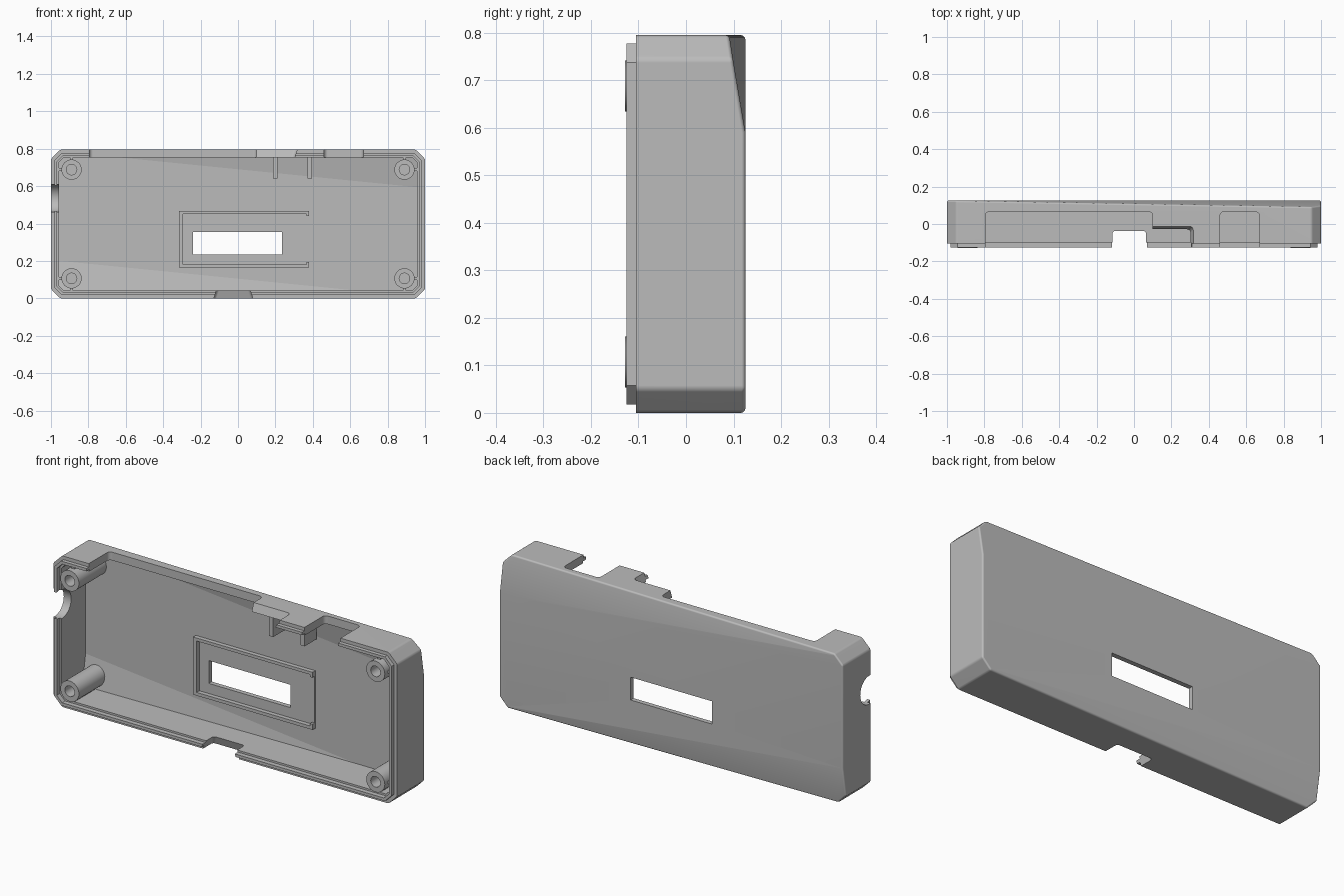
import bpy, bmesh, math
from mathutils import Matrix, Vector

if "Cube" in bpy.data.objects:
    bpy.data.objects.remove(bpy.data.objects["Cube"], do_unlink=True)

H = 0.795          # case height
CHAMFER = 0.05     # corner chamfer
SLOPE = 0.17       # steepness of the two sloped back panels
BACK = 0.125       # back plane
WALL = 0.043

grey = bpy.data.materials.new("plain grey plastic")
grey.use_nodes = True
grey.diffuse_color = (0.5, 0.5, 0.5, 1)
grey.node_tree.nodes["Principled BSDF"].inputs["Base Color"].default_value = (0.5, 0.5, 0.5, 1)


def finish(bm, name):
    bmesh.ops.recalc_face_normals(bm, faces=bm.faces[:])
    mesh = bpy.data.meshes.new(name)
    bm.to_mesh(mesh)
    bm.free()
    mesh.materials.append(grey)
    obj = bpy.data.objects.new(name, mesh)
    bpy.context.collection.objects.link(obj)
    return obj


def tray(name, inset, y0, y1, sloped=False, fillet=0):
    """Chamfered rectangle extruded in y, optionally with the sloped back panels."""
    w, lo, hi = 1 - inset, inset, H - inset
    c = CHAMFER - 0.586 * inset
    outline = [(-w + c, lo), (w - c, lo), (w, lo + c), (w, hi - c),
               (w - c, hi), (-w + c, hi), (-w, hi - c), (-w, lo + c)]
    bm = bmesh.new()
    face = bm.faces.new([bm.verts.new((x, y0, z)) for x, z in outline])
    ext = bmesh.ops.extrude_face_region(bm, geom=[face])
    bmesh.ops.translate(bm, vec=(0, y1 - y0, 0),
                        verts=[v for v in ext["geom"] if isinstance(v, bmesh.types.BMVert)])
    if sloped:
        for s in (1, -1):
            crease = Vector((0, y1, H / 2 + s * (0.69 - H / 2)))
            cut = bmesh.ops.bisect_plane(
                bm, geom=bm.verts[:] + bm.edges[:] + bm.faces[:], plane_co=crease,
                plane_no=(s * 0.1 * SLOPE, 1, s * SLOPE), clear_outer=True)
            bmesh.ops.holes_fill(bm, edges=[e for e in bm.edges if e.is_boundary])
    bmesh.ops.recalc_face_normals(bm, faces=bm.faces[:])
    if fillet:
        soft = [e for e in bm.edges if e.calc_face_angle(0) > 0.4
                and max(v.co.y for v in e.verts) > y0 + 0.01]
        bmesh.ops.bevel(bm, geom=soft, offset=fillet, segments=4, profile=0.5,
                        affect='EDGES', clamp_overlap=True)
    return finish(bm, name)


def box(name, x, y, z, radius=0, flare=0, flare_top=True):
    """Box; its back upright edges may be rounded and one z end flared."""
    bm = bmesh.new()
    size = Vector((x[1] - x[0], y[1] - y[0], z[1] - z[0]))
    mid = Vector((sum(x), sum(y), sum(z))) / 2
    bmesh.ops.create_cube(bm, size=1, matrix=Matrix.Translation(mid) @ Matrix.Diagonal(size.to_4d()))
    if radius:
        edges = [e for e in bm.edges if abs(e.verts[0].co.z - e.verts[1].co.z) > 0.001
                 and e.verts[0].co.y > mid.y]
        bmesh.ops.bevel(bm, geom=edges, offset=radius, segments=5, profile=0.5, affect='EDGES')
    if flare:
        for v in bm.verts:
            if (v.co.z > mid.z) == flare_top:
                v.co.x += math.copysign(flare, v.co.x - mid.x)
                v.co.y += flare if v.co.y > mid.y else 0
    return finish(bm, name)


def cylinder(name, centre, radius, length, axis):
    bm = bmesh.new()
    turn = Matrix.Rotation(math.pi / 2, 4, axis)
    bmesh.ops.create_cone(bm, cap_ends=True, segments=32, radius1=radius, radius2=radius,
                          depth=length, matrix=Matrix.Translation(centre) @ turn)
    return finish(bm, name)


def combine(target, tool, operation='DIFFERENCE'):
    """Apply a boolean at once and remove the tool object."""
    mod = target.modifiers.new("cut", 'BOOLEAN')
    mod.operation, mod.object, mod.solver = operation, tool, 'EXACT'
    bpy.context.view_layer.update()
    deps = bpy.context.evaluated_depsgraph_get()
    mesh = bpy.data.meshes.new_from_object(target.evaluated_get(deps))
    target.modifiers.clear()
    target.data = mesh
    bpy.data.objects.remove(tool, do_unlink=True)


def smooth(obj, angle=30):
    mesh = obj.data
    mesh.polygons.foreach_set("use_smooth", [True] * len(mesh.polygons))
    mesh.set_sharp_from_angle(angle=math.radians(angle))
    # keep creases between large panels crisp
    bm = bmesh.new()
    bm.from_mesh(mesh)
    for e in bm.edges:
        if len(e.link_faces) == 2 and min(f.calc_area() for f in e.link_faces) > 0.04:
            e.smooth = False
    bm.to_mesh(mesh)
    bm.free()
    obj.modifiers.new("weighted normals", 'WEIGHTED_NORMAL').keep_sharp = True


# Shell with its raised rim, hollowed out
shell = tray("case_shell", 0, -0.105, BACK, sloped=True, fillet=0.008)
combine(shell, tray("rim", 0.018, -0.125, 0), 'UNION')
combine(shell, tray("cavity", WALL, -0.2, BACK - 0.025, sloped=True))
combine(shell, tray("rim_step", 0.033, -0.2, -0.1))

# Openings in the top wall
top = (0.74, 0.81)
combine(shell, box("long_slot", (-0.795, 0.1), (-0.3, 0.065), top, radius=0.02))
combine(shell, box("short_slot", (0.46, 0.67), (-0.3, 0.065), top, radius=0.02))
combine(shell, box("shallow_slot", (0.05, 0.298), (-0.3, -0.032), top, radius=0.02, flare=0.024))

# Bottom notch, round side notch and display window
combine(shell, box("bottom_notch", (-0.113, 0.063), (-0.3, -0.04), (-0.01, 0.05),
                   radius=0.015, flare=0.02, flare_top=False))
combine(shell, cylinder("side_notch", (-1, -0.095, 0.535), 0.075, 0.2, 'Y'))
combine(shell, box("window", (-0.24, 0.235), (0, 0.2), (0.235, 0.355)))
smooth(shell)

# Screw posts with small webs to the walls
for sx in (-1, 1):
    for top_row in (False, True):
        side = ("left" if sx > 0 else "right") + ("_top" if top_row else "_bottom")
        x, z = sx * 0.89, 0.688 if top_row else H - 0.688
        sz = 1 if top_row else -1
        end = 0.097 if sx == sz else 0.108
        post = cylinder("screw_post_" + side, (x, (end - 0.128) / 2, z), 0.054, end + 0.128, 'X')
        combine(post, cylinder("bore", (x, -0.08, z), 0.028, 0.22, 'X'))
        smooth(post)
        box("web_z_" + side, (x - 0.008, x + 0.008), (-0.1, 0.08),
            sorted((z + sz * 0.05, z + sz * 0.068)))
        box("web_x_" + side, sorted((x + sx * 0.05, x + sx * 0.07)), (-0.1, 0.08),
            (z - 0.008, z + 0.008))

# Display frame: three full rails and a low one with corner stubs
floor = (0.077, 0.11)
frame = box("display_frame", (-0.315, 0.38), floor, (0.165, 0.468))
combine(frame, box("frame_opening", (-0.295, 0.365), (0, 0.2), (0.182, 0.452)))
combine(frame, box("frame_gap", (0.35, 0.4), (0, 0.095), (0.195, 0.44)))

# Stiffening ribs under the top wall
for name, x in (("inner", 0.2), ("outer", 0.383)):
    box("rib_" + name, (x - 0.012, x + 0.012), (-0.01, 0.088), (0.642, 0.76))
